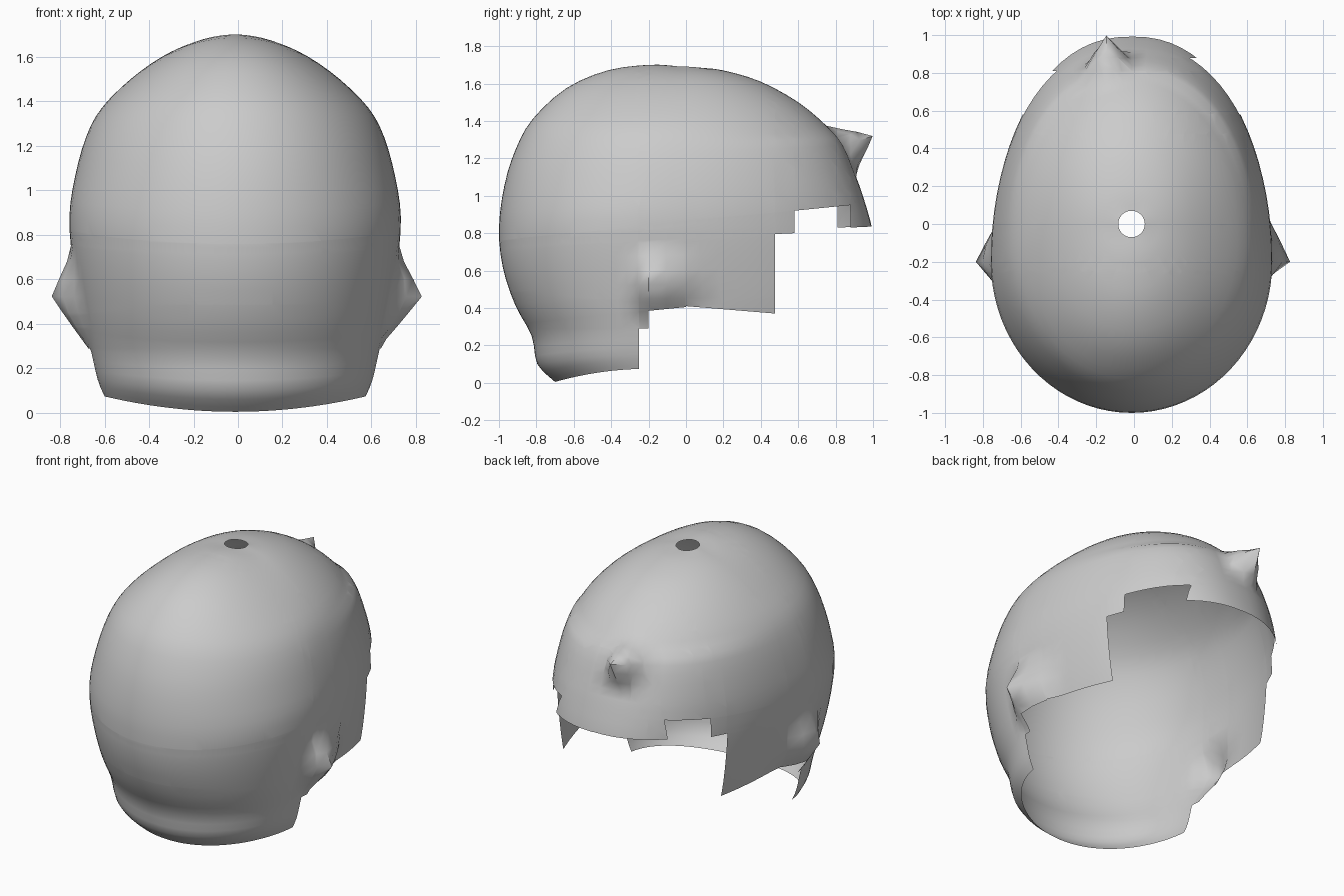
import bpy, bmesh, math
from mathutils import Vector

default = bpy.data.objects.get("Cube")
if default:
    bpy.data.objects.remove(default, do_unlink=True)

COLUMNS, STEPS = 80, 3
OFFSET_X = -0.013

# Rings from crown to nape: half width, side z, front y, front z, back y, back z, centre y
RINGS = [
    (.07, 1.69, .07, 1.685, -.07, 1.695, 0),
    (.2, 1.66, .2, 1.67, -.2, 1.7, 0),
    (.33, 1.6, .4, 1.61, -.42, 1.67, -.02),
    (.47, 1.5, .6, 1.5, -.64, 1.575, -.05),
    (.6, 1.37, .75, 1.375, -.82, 1.41, -.1),
    (.67, 1.24, .84, 1.27, -.91, 1.25, -.13),
    (.72, 1.06, .91, 1.1, -.97, 1.06, -.16),
    (.745, .88, .955, .97, -1, .83, -.2),
    (.73, .68, 1, .8, -.98, .62, -.2),
    (.69, .45, 1.04, .5, -.915, .42, -.2),
    (.65, .28, 1.04, .3, -.825, .25, -.2),
    (.62, .15, 1, .15, -.795, .1, -.2),
    (.59, .075, .95, .05, -.7, .005, -.2),
]


def spline(p0, p1, p2, p3, t):
    """Smooth blend between two neighbouring rings."""
    return [b + .5 * t * (c - a + t * (2 * a - 5 * b + 4 * c - d + t * (3 * (b - c) + d - a)))
            for a, b, c, d in zip(p0, p1, p2, p3)]


def smooth_rings():
    last = len(RINGS) - 1
    result = []
    for i in range(last):
        around = [RINGS[max(0, min(last, k))] for k in (i - 1, i, i + 1, i + 2)]
        result += [spline(*around, s / STEPS) for s in range(STEPS)]
    return result + [RINGS[last]]


def ring_point(ring, angle):
    width, side_z, front_y, front_z, back_y, back_z, mid_y = ring
    s, c = math.sin(angle), math.cos(angle)
    end_y, end_z = (front_y, front_z) if c > 0 else (back_y, back_z)
    # The forehead is a little squarer than an ellipse
    power = .87 if c > 0 and side_z < 1.3 else 1
    x = math.copysign(abs(s) ** power, s) * width
    return Vector((x + OFFSET_X, mid_y + (end_y - mid_y) * abs(c),
                   side_z + (end_z - side_z) * c * c))


def pull(bm, centre, move, reach):
    """Pull a pointed bump; reach is front, back, up, down and sideways."""
    front, back, up, down, side = reach
    centre = min((v.co for v in bm.verts), key=lambda p: (p - Vector(centre)).length).copy()
    for v in bm.verts:
        d = v.co - centre
        dist = math.sqrt((d.y / (front if d.y > 0 else back)) ** 2
                         + (d.z / (up if d.z > 0 else down)) ** 2 + (d.x / side) ** 2)
        if dist < 1:
            v.co += Vector(move) * (1 - dist)


# Head shell
bm = bmesh.new()
grid = [[bm.verts.new(ring_point(r, math.tau * j / COLUMNS)) for j in range(COLUMNS)]
        for r in smooth_rings()]
for upper, lower in zip(grid, grid[1:]):
    for j in range(COLUMNS):
        k = (j + 1) % COLUMNS
        bm.faces.new((upper[j], upper[k], lower[k], lower[j]))

# Ear bumps and forehead spike
pull(bm, (.7, -.21, .53), (.135, 0, 0), (.3, .1, .2, .22, .5))
pull(bm, (-.72, -.16, .53), (-.12, 0, 0), (.24, .15, .2, .25, .5))
pull(bm, (-.14, .82, 1.25), (0, .17, .05), (.3, .3, .12, .17, .13))


# Stepped lower edge: start y, start z, end y, end z
def lower_edge(fringe_y):
    return [(-.25, .29, -.2, .29), (-.2, .385, 0, .405), (0, .41, .48, .37),
            (.475, .795, .58, .8), (.58, .92, fringe_y, .95), (fringe_y, .83, 1.2, .845)]


EDGES = {1: lower_edge(.88), -1: lower_edge(.81)}


def cut(point, normal):
    bmesh.ops.bisect_plane(bm, geom=bm.verts[:] + bm.edges[:] + bm.faces[:], dist=1e-5,
                           plane_co=point, plane_no=normal)


for y0, z0, y1, z1 in dict.fromkeys(EDGES[1] + EDGES[-1]):
    cut((0, y0, z0), (0, 1, 0))
    cut((0, y0, z0), Vector((0, z0 - z1, y1 - y0)).normalized())


def below_edge(face):
    p = face.calc_center_median()
    limit = -1
    for y0, z0, y1, z1 in EDGES[1 if p.x > 0 else -1]:
        if p.y > y0:
            limit = z0 + (z1 - z0) * (p.y - y0) / (y1 - y0)
    return p.z < limit


bmesh.ops.delete(bm, geom=[f for f in bm.faces if below_edge(f)], context='FACES')

mesh = bpy.data.meshes.new("head_shell")
bm.to_mesh(mesh)
bm.free()
shell = bpy.data.objects.new("head_shell", mesh)
bpy.context.collection.objects.link(shell)

# Plain grey
grey = bpy.data.materials.new("light_grey")
grey.use_nodes = True
colour = (.6, .6, .6, 1)
grey.diffuse_color = colour
grey.node_tree.nodes["Principled BSDF"].inputs["Base Color"].default_value = colour
mesh.materials.append(grey)

bpy.context.view_layer.objects.active = shell
shell.select_set(True)
bpy.ops.object.shade_smooth_by_angle(angle=math.radians(50))
